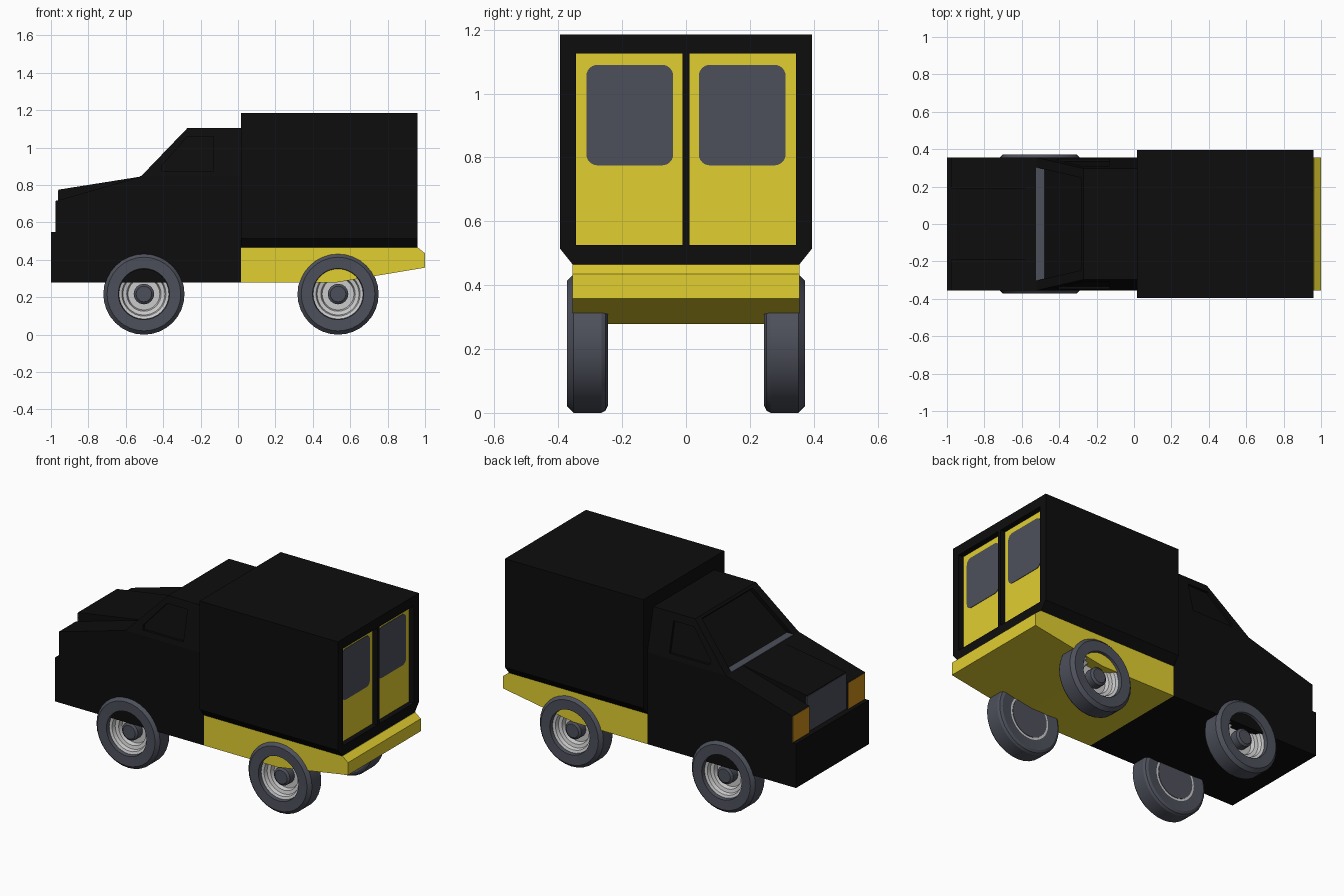
import bpy, bmesh, math

if "Cube" in bpy.data.objects:
    bpy.data.objects.remove(bpy.data.objects["Cube"])


def mat(name, rgb):
    m = bpy.data.materials.new(name)
    m.diffuse_color = (*rgb, 1)
    m.use_nodes = True
    m.node_tree.nodes["Principled BSDF"].inputs["Base Color"].default_value = m.diffuse_color
    return m


BLACK = mat("black_paint", (0.004, 0.004, 0.004))
YELLOW = mat("yellow_paint", (0.75, 0.62, 0.03))
SLATE = mat("slate", (0.075, 0.08, 0.105))
AMBER = mat("amber", (0.6, 0.26, 0.01))


def finish(bm, name, material):
    bmesh.ops.recalc_face_normals(bm, faces=bm.faces)
    me = bpy.data.meshes.new(name)
    bm.to_mesh(me)
    bm.free()
    ob = bpy.data.objects.new(name, me)
    bpy.context.collection.objects.link(ob)
    if material:
        me.materials.append(material)
    return ob


def prism(name, pts, a, b, material=None, axis="y", warp=None):
    """Extrude a 2D outline from a to b: (x, z) along y, or (y, z) along x."""
    bm = bmesh.new()
    ends = []
    for t in (a, b):
        co = [(u, t, v) if axis == "y" else (t, u, v) for u, v in pts]
        ends.append([bm.verts.new(warp(*c) if warp else c) for c in co])
    bm.faces.new(ends[0])
    bm.faces.new(ends[1])
    n = len(pts)
    for i in range(n):
        j = (i + 1) % n
        bm.faces.new((ends[0][i], ends[0][j], ends[1][j], ends[1][i]))
    return finish(bm, name, material)


def rect(u0, u1, v0, v1):
    return [(u0, v0), (u1, v0), (u1, v1), (u0, v1)]


def rounded(u0, u1, v0, v1, r, n=6):
    pts = []
    for k, (cu, cv) in enumerate(rect(u0 + r, u1 - r, v0 + r, v1 - r)):
        for i in range(n + 1):
            a = math.pi + (k + i / n) * math.pi / 2
            pts.append((cu + r * math.cos(a), cv + r * math.sin(a)))
    return pts


def cut(ob, cutter):
    mod = ob.modifiers.new("cut", "BOOLEAN")
    mod.operation, mod.solver, mod.object = "DIFFERENCE", "EXACT", cutter
    bpy.context.view_layer.objects.active = ob
    bpy.ops.object.modifier_apply(modifier="cut")
    bpy.data.objects.remove(cutter)


def lathe(name, prof, x, z, side, material=None, closed=False, n=32):
    """Turn an (r, y) profile round a wheel axle."""
    bm = bmesh.new()
    rings = []
    for r, y in prof:
        rings.append([bm.verts.new((x + r * math.cos(2 * math.pi * i / n), side * y,
                                    z + r * math.sin(2 * math.pi * i / n))) for i in range(n)])
    pairs = list(zip(rings, rings[1:]))
    if closed:
        pairs.append((rings[-1], rings[0]))
    else:
        bm.faces.new(rings[0])
        bm.faces.new(rings[-1])
    for p, q in pairs:
        for i in range(n):
            j = (i + 1) % n
            bm.faces.new((p[i], p[j], q[j], q[i]))
    ob = finish(bm, name, material)
    bpy.ops.object.select_all(action="DESELECT")
    ob.select_set(True)
    bpy.context.view_layer.objects.active = ob
    bpy.ops.object.shade_smooth_by_angle(angle=math.radians(25))
    return ob


# Lower front body with bumper, raised bonnet
prism("front_body", [(-1, .278), (-1, .55), (-.96, .55), (-.96, .719), (-.52, .845),
                     (.015, .845), (.015, .278)], -.355, .355, BLACK)
prism("bonnet", [(-.96, .56), (-.96, .775), (-.52, .845), (-.45, .845), (-.45, .56)],
      -.19, .19, BLACK)
prism("grille", rect(-.19, .19, .55, .77), -.963, -.955, SLATE, "x")

# Cab upper part, narrowing to the roof
TAPER = (.355 - .297) / .26


def lean(x, y, z):
    return (x, y - math.copysign((z - .845) * TAPER, y), z)


cab = prism("cab", [(-.52, .845), (-.27, 1.105), (.015, 1.105), (.015, .845)],
            -.355, .355, BLACK, warp=lean)
cut(cab, prism("windscreen_cutter", [(-.56, .847), (-.48, .847), (-.262, 1.072), (-.31, 1.12)],
               -.302, .302, BLACK, warp=lean))
prism("windscreen_sill", rect(-.525, -.478, .845, .849), -.302, .302, SLATE)

for s in (-1, 1):
    # Side window recess, wing front and headlamp
    cut(cab, prism("window_cutter", [(-.405, .875), (-.41, .9), (-.27, 1.06), (-.13, 1.06), (-.13, .875)],
                   s * .34, s * .45, BLACK, warp=lean))
    prism("wing_front", [(-.975, .545), (-.975, .715), (-.9, .736), (-.9, .545)],
          s * .19, s * .355, BLACK)
    prism("headlamp", rect(s * .19, s * .353, .552, .713), -.977, -.97, AMBER, "x")

# Cargo box with chamfered lower edges
box = prism("cargo_box", [(-.355, .465), (.355, .465), (.395, .515), (.395, 1.185),
                          (-.395, 1.185), (-.395, .515)], .015, .96, BLACK, "x")

# Recessed rear doors with rounded windows
for s in (-1, 1):
    cut(box, prism("door_cutter", rect(s * .011, s * .345, .525, 1.125), .925, 1.0, BLACK, "x"))
    prism("rear_door", rect(s * .011, s * .345, .525, 1.125), .918, .927, YELLOW, "x")
    lo, hi = sorted((s * .04, s * .312))
    prism("rear_window", rounded(lo, hi, .775, 1.09, .035), .92, .93, SLATE, "x")

# Yellow rear chassis and bumper
prism("rear_chassis", [(.015, .278), (.015, .465), (.962, .465), (1, .435), (1, .358), (.52, .278)],
      -.355, .355, YELLOW)

# Wheels
TYRE = [(.133, .25), (.195, .245), (.21, .252), (.217, .265), (.217, .352),
        (.197, .372), (.137, .37), (.133, .345)]
RIM = [(.135, .25), (.135, .348), (.118, .342), (.112, .32), (.092, .315), (.085, .29), (.05, .29)]
for x in (-.503, .535):
    for s in (-1, 1):
        lathe("tyre", TYRE, x, .217, s, SLATE, closed=True)
        lathe("rim", RIM, x, .217, s)
        lathe("hub", [(.055, .28), (.055, .335), (.042, .345)], x, .217, s, SLATE, n=16)
        lathe("inner_disc", [(.12, .247), (.12, .26)], x, .217, s, SLATE)
